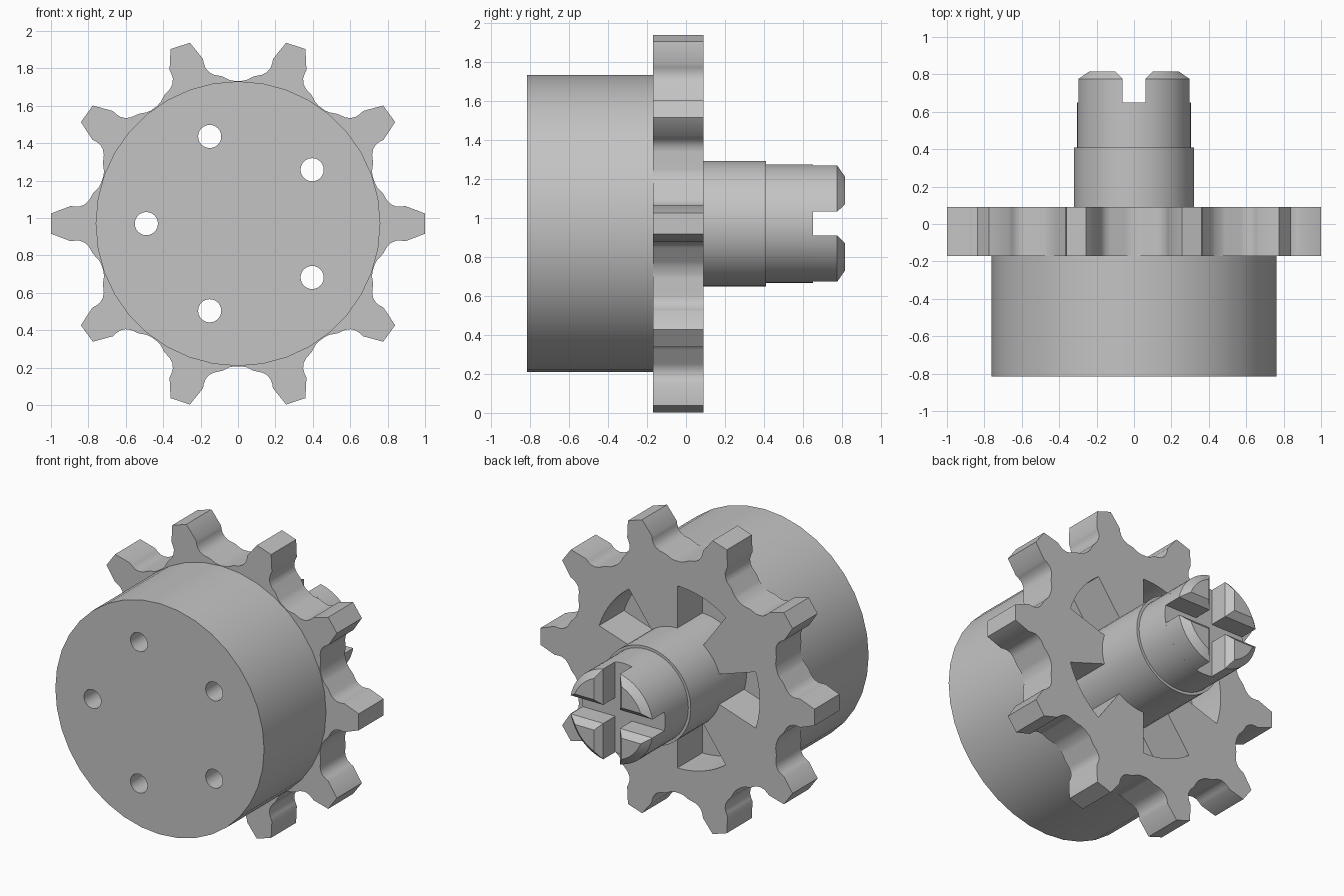
import bpy, bmesh
from math import sin, cos, asin, pi, radians

cube = bpy.data.objects.get("Cube")
if cube:
    bpy.data.objects.remove(cube, do_unlink=True)

AXIS_Z = 0.97                       # height of the rotation axis
FRONT, RIM, BACK = -0.815, -0.17, 0.09   # drum front, sprocket front, sprocket back
HOLE_ANGLES = [radians(36 + 72 * i) for i in range(5)]

grey = bpy.data.materials.new("plain grey")
grey.use_nodes = True
grey.diffuse_color = (0.55, 0.55, 0.55, 1)
grey.node_tree.nodes["Principled BSDF"].inputs["Base Color"].default_value = grey.diffuse_color


def arc(r, a0, a1, n):
    return [(r * cos(a0 + (a1 - a0) * i / n), r * sin(a0 + (a1 - a0) * i / n)) for i in range(n + 1)]


def circle(r, n, cx=0, cz=0):
    return [(cx + x, cz + z) for x, z in arc(r, pi / 2, pi * 5 / 2, n)[:-1]]


def loft(name, solids):
    """Each solid is a list of (y, closed x-z profile) sections, skinned and capped."""
    bm = bmesh.new()
    for sections in solids:
        rings = [[bm.verts.new((x, y, z + AXIS_Z)) for x, z in pts] for y, pts in sections]
        bm.faces.new(rings[0])
        bm.faces.new(rings[-1])
        for low, high in zip(rings, rings[1:]):
            for i in range(len(low)):
                j = (i + 1) % len(low)
                bm.faces.new((low[i], low[j], high[j], high[i]))
    bmesh.ops.recalc_face_normals(bm, faces=bm.faces)
    mesh = bpy.data.meshes.new(name)
    bm.to_mesh(mesh)
    bm.free()
    mesh.materials.append(grey)
    obj = bpy.data.objects.new(name, mesh)
    bpy.context.collection.objects.link(obj)
    return obj


def prisms(name, profiles, y0, y1):
    return loft(name, [[(y0, pts), (y1, pts)] for pts in profiles])


def activate(obj):
    bpy.ops.object.select_all(action='DESELECT')
    obj.select_set(True)
    bpy.context.view_layer.objects.active = obj


def cut(obj, cutter):
    mod = obj.modifiers.new("cut", 'BOOLEAN')
    mod.operation, mod.solver, mod.object = 'DIFFERENCE', 'EXACT', cutter
    activate(obj)
    bpy.ops.object.modifier_apply(modifier=mod.name)
    bpy.data.objects.remove(cutter, do_unlink=True)


# Drum with five through holes
drum = prisms("drum", [circle(0.761, 36)], FRONT, RIM)
holes = [circle(0.062, 24, 0.49 * cos(a), 0.49 * sin(a)) for a in HOLE_ANGLES]
cut(drum, prisms("hole_cutter", holes, FRONT - 0.1, RIM + 0.1))

# Sprocket: half a tooth gap, mirrored and repeated counterclockwise around the axis
half_gap = [(0.257, 0.967), (0.187, 0.88), (0.183, 0.858), (0.174, 0.832), (0.155, 0.81),
            (0.128, 0.796), (0.085, 0.787), (0.045, 0.768), (0.02, 0.763)]
gap = half_gap + [(-x, z) for x, z in reversed(half_gap)]
outline = []
for i in range(10):
    a = i * pi / 5
    outline += [(x * cos(a) - z * sin(a), z * cos(a) + x * sin(a)) for x, z in gap]
sprocket = prisms("sprocket", [outline], RIM, BACK)

# Five pockets between the spokes
pockets = [arc(0.6, a - pi / 10, a + pi / 10, 10) + arc(0.3, a + pi / 10, a - pi / 10, 6)
           for a in HOLE_ANGLES]
cut(sprocket, prisms("pocket_cutter", pockets, RIM - 0.1, BACK + 0.1))

# Stepped shaft
shaft = prisms("shaft", [circle(0.322, 48)], RIM, 0.41)
neck = prisms("shaft_neck", [circle(0.304, 48)], 0.41, 0.65)


# Four prongs left by a cross slot, chamfered all round at the tip
def sector(slot, r, sx, sz):
    a = asin(slot / r)
    return [(x * sx, z * sz) for x, z in [(slot, slot)] + arc(r, a, pi / 2 - a, 12)]


prongs = loft("shaft_prongs", [
    [(0.65, sector(0.061, 0.304, sx, sz)),
     (0.775, sector(0.061, 0.304, sx, sz)),
     (0.815, sector(0.1, 0.26, sx, sz))]
    for sx in (1, -1) for sz in (1, -1)])

for obj in (drum, sprocket, shaft, neck, prongs):
    activate(obj)
    bpy.ops.object.shade_smooth_by_angle(angle=radians(30))
